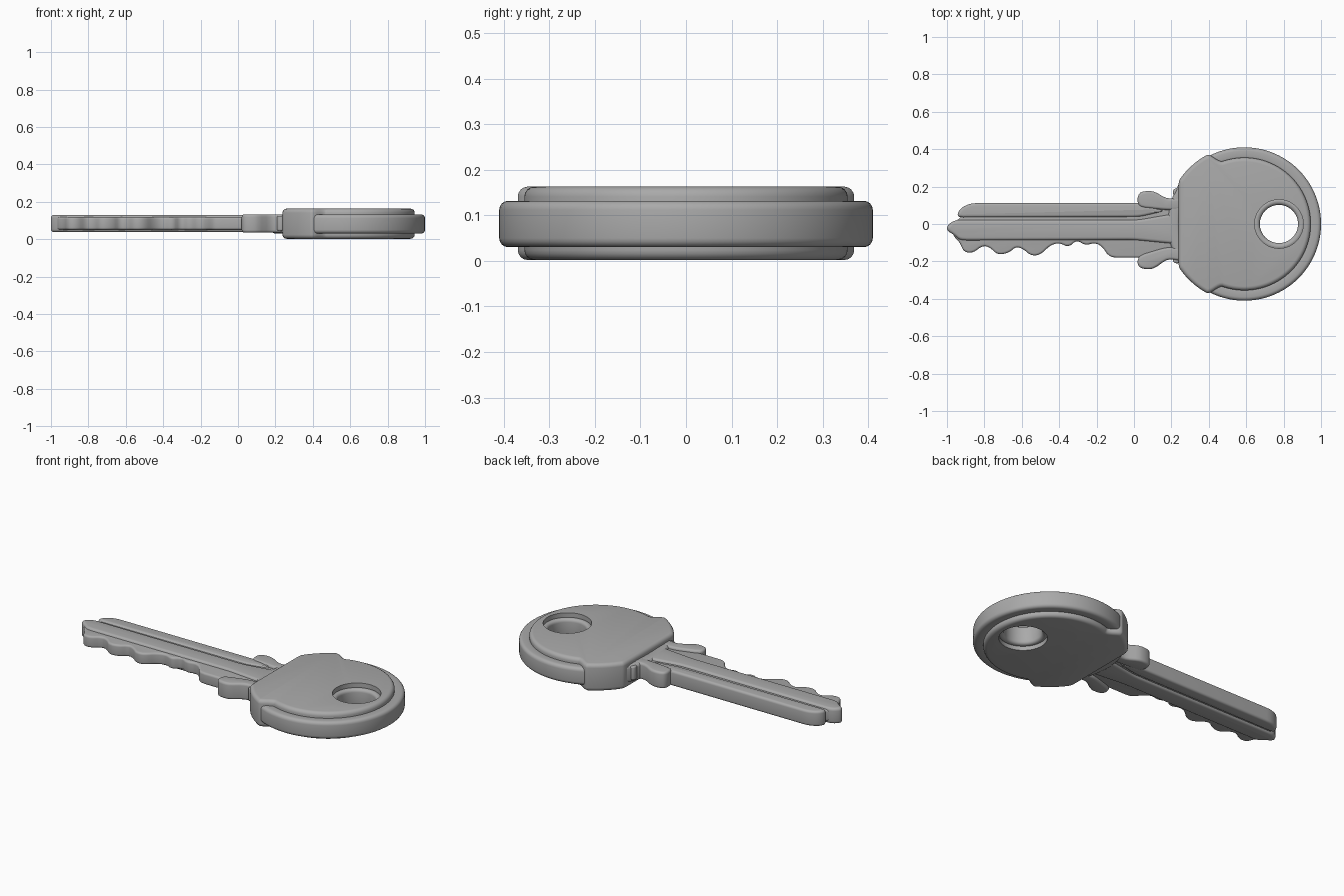
import bpy, bmesh, math
from mathutils import Vector

cube = bpy.data.objects.get("Cube")
if cube:
    bpy.data.objects.remove(cube, do_unlink=True)

GREY = (0.40, 0.40, 0.40, 1.0)
metal = bpy.data.materials.new("plain grey")
metal.use_nodes = True
metal.diffuse_color = GREY
for node in metal.node_tree.nodes:
    if node.type == 'BSDF_PRINCIPLED':
        node.inputs["Base Color"].default_value = GREY

BOW_X = 0.59
HOLE_X = 0.775


def finish(name, bm):
    """Turn a bmesh into a smooth shaded object."""
    bmesh.ops.recalc_face_normals(bm, faces=bm.faces)
    mesh = bpy.data.meshes.new(name)
    bm.to_mesh(mesh)
    bm.free()
    mesh.materials.append(metal)
    obj = bpy.data.objects.new(name, mesh)
    bpy.context.collection.objects.link(obj)
    smooth(obj)
    return obj


def smooth(obj):
    bpy.ops.object.select_all(action='DESELECT')
    obj.select_set(True)
    bpy.context.view_layer.objects.active = obj
    bpy.ops.object.shade_smooth_by_angle(angle=math.radians(40))


def soften(points, rounds=2):
    """Round the corners of a closed outline by cutting them."""
    pts = [Vector(p) for p in points]
    for _ in range(rounds):
        cut = []
        for a, b in zip(pts, pts[1:] + pts[:1]):
            step = (b - a) * min(0.25, 0.018 / max((b - a).length, 1e-6))
            cut += [a + step, b - step]
        pts = cut
    return pts


def inset(pts, d):
    """Move a closed outline inwards."""
    n = len(pts)
    area = sum(pts[i - 1].cross(pts[i]) for i in range(n))
    side = 1 if area > 0 else -1
    out = []
    for i, p in enumerate(pts):
        e1 = (p - pts[i - 1]).normalized()
        e2 = (pts[(i + 1) % n] - p).normalized()
        normal = Vector((-e1.y - e2.y, e1.x + e2.x)).normalized()
        scale = max(0.6, normal.dot(Vector((-e1.y, e1.x))))
        out.append(p + normal * side * d / scale)
    return out


def slab(name, pts, low, high, r):
    """Flat plate with rounded upper and lower rims."""
    bm = bmesh.new()
    steps = [math.radians(a) for a in (0, 22, 45, 67, 90)]
    levels = [(low + r * (1 - math.sin(a)), r * (1 - math.cos(a))) for a in reversed(steps)]
    levels += [(high - r * (1 - math.sin(a)), r * (1 - math.cos(a))) for a in steps]
    rings = []
    for z, d in levels:
        rings.append([bm.verts.new((p.x, p.y, z)) for p in inset(pts, d)])
    for lower, upper in zip(rings, rings[1:]):
        for i in range(len(pts)):
            bm.faces.new((lower[i - 1], lower[i], upper[i], upper[i - 1]))
    bm.faces.new(rings[0])
    bm.faces.new(rings[-1])
    return finish(name, bm)


def hoop(name, cx, inner, outer, low, high, r, count=96):
    """Ring with a rounded rectangular section."""
    section = []
    for x, z, start in ((outer - r, high - r, 0), (inner + r, high - r, 90),
                        (inner + r, low + r, 180), (outer - r, low + r, 270)):
        for k in range(5):
            a = math.radians(start + k * 22.5)
            section.append((x + r * math.cos(a), z + r * math.sin(a)))
    bm = bmesh.new()
    rings = []
    for i in range(count):
        a = math.tau * i / count
        rings.append([bm.verts.new((cx + d * math.cos(a), d * math.sin(a), z)) for d, z in section])
    for i in range(count):
        for j in range(len(section)):
            bm.faces.new((rings[i - 1][j - 1], rings[i][j - 1], rings[i][j], rings[i - 1][j]))
    return finish(name, bm)


def arc(cx, radius, start, end, count):
    angles = [math.radians(start + (end - start) * i / count) for i in range(count + 1)]
    return [Vector((cx + radius * math.cos(a), radius * math.sin(a))) for a in angles]


# Bow: wide cover plate with a shoulder, rim hoop and eyelet
shoulder = arc(BOW_X, 0.42, 117, 147, 8)
lower_shoulder = arc(BOW_X, 0.42, 213, 243, 8)
outline = arc(BOW_X, 0.355, -111, 111, 64) + shoulder + lower_shoulder
bow = slab("bow_cover", soften(outline, 2), 0.002, 0.163, 0.022)

bm = bmesh.new()
bmesh.ops.create_cone(bm, cap_ends=True, segments=64, radius1=0.13, radius2=0.13, depth=1)
cutter = finish("hole_cutter", bm)
cutter.location = (HOLE_X, 0, 0.08)
cutter.hide_render = True
cut = bow.modifiers.new("key_hole", 'BOOLEAN')
cut.object = cutter
cut.operation = 'DIFFERENCE'
cut.solver = 'EXACT'
bpy.context.view_layer.objects.active = bow
bpy.ops.object.modifier_apply(modifier=cut.name)
bpy.data.objects.remove(cutter, do_unlink=True)
smooth(bow)

hoop("bow_rim", BOW_X, 0.342, 0.41, 0.03, 0.132, 0.02)
hoop("hole_eyelet", HOLE_X, 0.102, 0.14, 0.025, 0.138, 0.018, 64)

# Toothed web of the blade
teeth = [(-0.97, 0.0), (-0.97, -0.06), (-0.93, -0.1), (-0.91, -0.15), (-0.86, -0.155),
         (-0.81, -0.115), (-0.77, -0.125), (-0.73, -0.165), (-0.67, -0.155), (-0.63, -0.12),
         (-0.59, -0.135), (-0.55, -0.17), (-0.5, -0.165), (-0.45, -0.115), (-0.4, -0.1),
         (-0.35, -0.125), (-0.305, -0.085), (-0.26, -0.115), (-0.21, -0.1), (-0.17, -0.12),
         (-0.13, -0.18), (0.04, -0.18), (0.24, -0.17), (0.24, 0.11), (-0.85, 0.1)]
slab("toothed_web", soften(teeth), 0.05, 0.118, 0.012)

# Raised rails either side of the long groove
rail = [(-1.0, -0.01), (-0.96, 0.022), (0.02, 0.022), (0.18, 0.05), (0.26, 0.06),
        (0.26, -0.11), (0.15, -0.1), (0.0, -0.085), (-0.93, -0.088), (-0.96, -0.06), (-1.0, -0.035)]
slab("middle_rail", soften(rail), 0.037, 0.13, 0.016)
spine = [(-0.95, 0.035), (-0.93, 0.085), (-0.87, 0.112), (0.05, 0.112),
         (0.17, 0.07), (0.03, 0.038)]
slab("spine_rail", soften(spine), 0.037, 0.127, 0.014)

# Collar ears that stop the key against the lock
upper_ear = [(0.02, 0.09), (0.02, 0.17), (0.1, 0.18), (0.18, 0.132), (0.26, 0.145),
             (0.26, 0.075), (0.17, 0.075)]
lower_ear = [(0.02, -0.17), (0.02, -0.235), (0.1, -0.245), (0.18, -0.185), (0.26, -0.2),
             (0.26, -0.125), (0.17, -0.125)]
for name, ear in (("upper_ear", upper_ear), ("lower_ear", lower_ear)):
    slab(name, soften(ear), 0.035, 0.133, 0.014)

# Small nubs where the collar meets the bow
for name, y in (("upper_nub", 0.17), ("lower_nub", -0.19)):
    nub = [(0.208, y - 0.02), (0.25, y - 0.02), (0.25, y + 0.02), (0.208, y + 0.02)]
    slab(name, soften(nub), 0.045, 0.125, 0.008)
